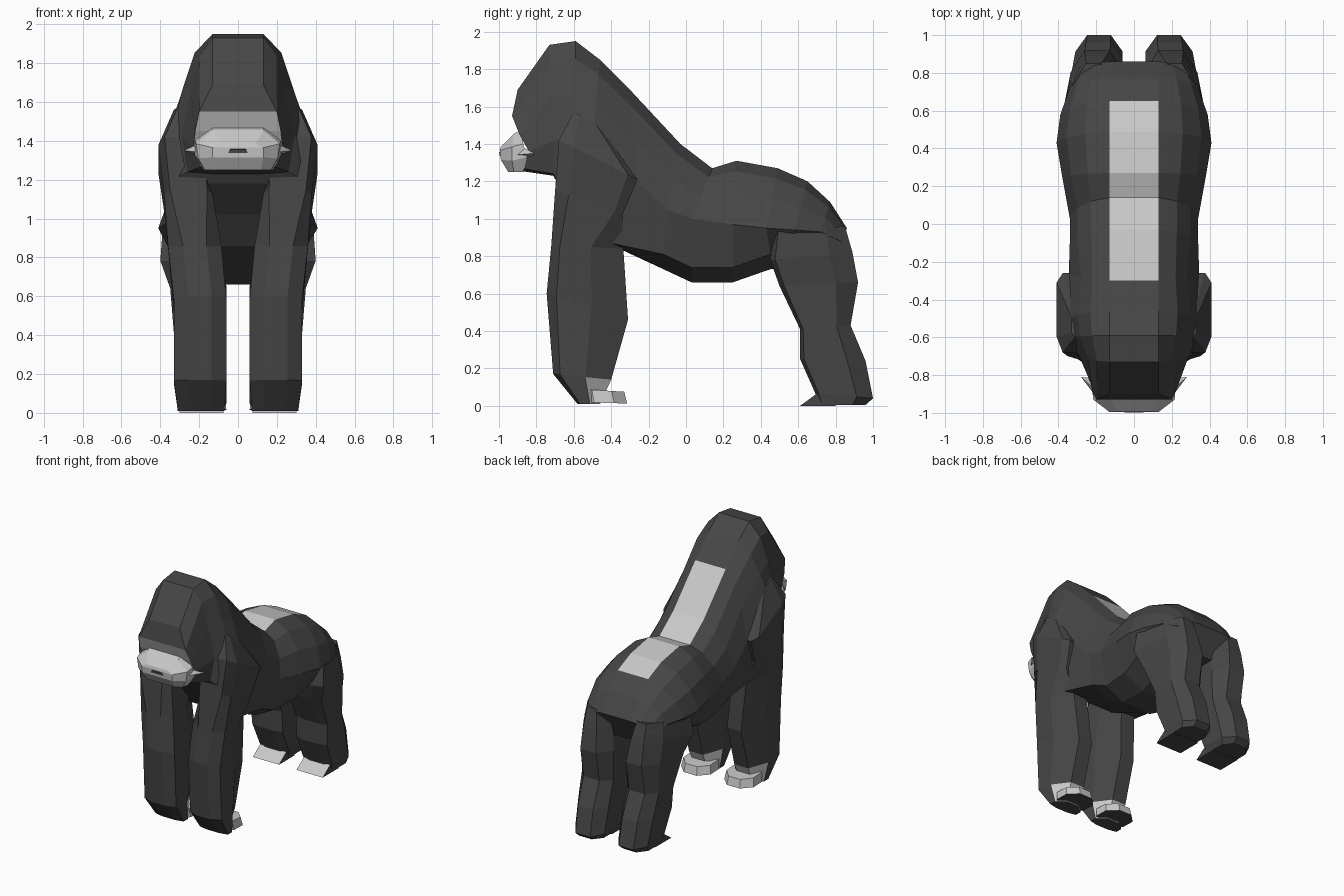
import bpy, bmesh

if "Cube" in bpy.data.objects:
    bpy.data.objects.remove(bpy.data.objects["Cube"])


def make_mat(name, v):
    m = bpy.data.materials.new(name)
    m.diffuse_color = (v, v, v, 1)
    m.use_nodes = True
    m.node_tree.nodes["Principled BSDF"].inputs["Base Color"].default_value = m.diffuse_color
    return m


FUR = make_mat("dark_fur", 0.062)
SILVER = make_mat("silver_grey", 0.58)


def finish(name, bm, mirror=False):
    bmesh.ops.recalc_face_normals(bm, faces=bm.faces)
    me = bpy.data.meshes.new(name)
    bm.to_mesh(me)
    bm.free()
    me.materials.append(FUR)
    me.materials.append(SILVER)
    ob = bpy.data.objects.new(name, me)
    bpy.context.collection.objects.link(ob)
    if mirror:
        ob.modifiers.new("mirror", 'MIRROR')
    return ob


def loft(rings, caps=True):
    """Skin closed rings of points; returns bmesh, vertex rings and side faces."""
    bm = bmesh.new()
    vs = [[bm.verts.new(p) for p in r] for r in rings]
    n = len(rings[0])
    side = []
    for a, b in zip(vs, vs[1:]):
        side.append([bm.faces.new((a[i], a[(i + 1) % n], b[(i + 1) % n], b[i]))
                     for i in range(n)])
    if caps:
        bm.faces.new(vs[0])
        bm.faces.new(vs[-1])
    return bm, vs, side


def both(half):
    """Half section (top to bottom, +x) to a closed symmetric ring."""
    return list(half) + [(-x, y, z) for x, y, z in reversed(half)]


def body_ring(top, flank, belly):
    """Flat back edge, two rounded-off shoulder points, flank, belly side and keel."""
    (yt, zt), (xf, yf, zf), (xb, yb, zb) = top, flank, belly
    neck = yt < -.2
    half = [(SPINE, yt, zt)]
    for out, along in ((.42, .18), (.7, .53)) if neck else ((.46, .17), (.81, .53)):
        half.append((SPINE + (xf - SPINE) * out, yt + (yf - yt) * along, zt + (zf - zt) * along))
    lift = .01 if neck else .08
    return both(half + [flank, (xb, yb, zb + lift), (SPINE, yb, zb)])


def limb_ring(x0, x1, y0, y1, zf, zb, cx=.28, front=.28, back=.28, taper=0):
    """Chamfered rectangle, tilted from zf in front to zb behind, outer side tapering back."""
    dx, d = x1 - x0, y1 - y0
    pts = [(cx, 0), (1 - cx, 0), (1, front), (1, 1 - back),
           (1 - cx, 1), (cx, 1), (0, 1 - back), (0, front)]
    return [(x0 + u * (dx - taper * v), y0 + v * d, zf + (zb - zf) * v) for u, v in pts]


# Head and torso: face outline, then sections from crown to rump
SPINE = 0.13
face = [(SPINE, -.90, 1.69), (.20, -.93, 1.55), (.22, -.89, 1.45),
        (.23, -.84, 1.36), (.18, -.88, 1.27), (.15, -.88, 1.255)]
sections = [
    ((-.73, 1.93), (.29, -.70, 1.42), (.26, -.71, 1.23)),
    ((-.59, 1.95), (.35, -.60, 1.42), (.35, -.68, 1.18)),
    ((-.46, 1.85), (.37, -.50, 1.42), (.34, -.52, 1.02)),
    ((-.30, 1.69), (.345, -.26, 1.20), (.32, -.40, .86)),
    ((-.03, 1.40), (.34, -.10, 1.05), (.29, -.12, .73)),
    ((.14, 1.27), (.34, .03, 1.00), (.28, .03, .66)),
    ((.27, 1.31), (.38, .25, .97), (.30, .25, .66)),
    ((.49, 1.27), (.41, .43, .95), (.32, .45, .73)),
    ((.65, 1.20), (.39, .58, .94), (.27, .55, .74)),
    ((.77, 1.09), (.34, .72, .93), (.20, .66, .76)),
    ((.86, .95), (.29, .83, .88), (.15, .77, .76)),
]
bm, vs, side = loft([both(face)] + [body_ring(*s) for s in sections], caps=False)
bm.faces.new(vs[-1])
r = vs[0]
for i in range(5):                      # face panels below the brow are pale
    f = bm.faces.new((r[i], r[i + 1], r[10 - i], r[11 - i]))
    f.material_index = int(i > 0)
for row in side[4:9]:                   # silver saddle along the spine
    row[11].material_index = 1
finish("head_and_torso", bm)

# Muzzle
muzzle = [
    [(.13, -.88, 1.475), (.22, -.87, 1.40), (.225, -.85, 1.33), (.18, -.87, 1.25)],
    [(.13, -.92, 1.455), (.215, -.93, 1.385), (.205, -.93, 1.31), (.17, -.92, 1.25)],
    [(.09, -.99, 1.385), (.13, -.995, 1.365), (.13, -.99, 1.315), (.12, -.95, 1.25)],
]
bm, vs, side = loft([both(s) for s in muzzle], caps=False)
r = vs[-1]
for i in range(3):
    bm.faces.new((r[i], r[i + 1], r[6 - i], r[7 - i]))
for f in bm.faces:
    f.material_index = 1
finish("muzzle", bm)

# Mouth plate
bm = bmesh.new()
bm.faces.new([bm.verts.new(p) for p in
              [(-.05, -.993, 1.338), (.05, -.993, 1.338), (.042, -.995, 1.357), (-.042, -.995, 1.357)]])
mouth = finish("mouth", bm)
solid = mouth.modifiers.new("thickness", 'SOLIDIFY')
solid.thickness, solid.offset = 0.008, 0

# Pointed cheek tufts
bm = bmesh.new()
tip = bm.verts.new((.28, -.81, 1.35))
base = [bm.verts.new(p) for p in [(.19, -.89, 1.39), (.19, -.93, 1.34), (.19, -.82, 1.32)]]
bm.faces.new(base)
for i in range(3):
    bm.faces.new((base[i], base[(i + 1) % 3], tip))
for f in bm.faces:
    f.material_index = 1
finish("cheek_tufts", bm, True)

# Arms with the shoulder bulge on top
bm, vs, side = loft(
    [limb_ring(*a, cx=.12, front=.2, back=.12) for a in [
        (.18, .33, -.60, -.48, 1.57, 1.52),
        (.14, .41, -.68, -.26, 1.42, 1.21),
        (.13, .38, -.70, -.34, 1.15, 1.02)]] +
    [limb_ring(*a, front=.12, back=.45) for a in [
        (.085, .36, -.72, -.335, .86, .84),
        (.06, .33, -.745, -.31, .60, .46),
        (.06, .33, -.71, -.40, .17, .14),
        (.07, .31, -.58, -.46, .01, .01)]])
for i in (3, 4, 5):                     # bare palm behind the wrist
    side[-1][i].material_index = 1
finish("arms", bm, True)

# Curled fingers
bm, vs, side = loft([limb_ring(*a) for a in [
    (.07, .30, -.57, -.33, .09, .075),
    (.06, .31, -.56, -.315, .02, .012)]])
for f in bm.faces:
    f.material_index = int(f.calc_center_median().z > .03)
finish("fingers", bm, True)

# Hind legs
bm, vs, side = loft([limb_ring(*a, cx=.25, front=.06, taper=t) for *a, t in [
    (.13, .395, .47, .85, .93, .96, .10),
    (.09, .405, .45, .89, .78, .82, .09),
    (.06, .35, .50, .92, .64, .66, .02),
    (.06, .33, .61, .88, .41, .43, 0),
    (.06, .32, .61, .96, .25, .24, 0),
    (.06, .31, .69, 1.00, .07, .04, 0),
    (.08, .30, .71, .96, .005, .005, 0)]])
finish("hind_legs", bm, True)

# Toes: wedge with a pale upper face
bm, vs, side = loft([[(x, .61, 0), (x, .80, 0), (x, .80, .07), (x, .70, .065)]
                     for x in (.075, .30)])
side[0][3].material_index = 1
finish("toes", bm, True)
